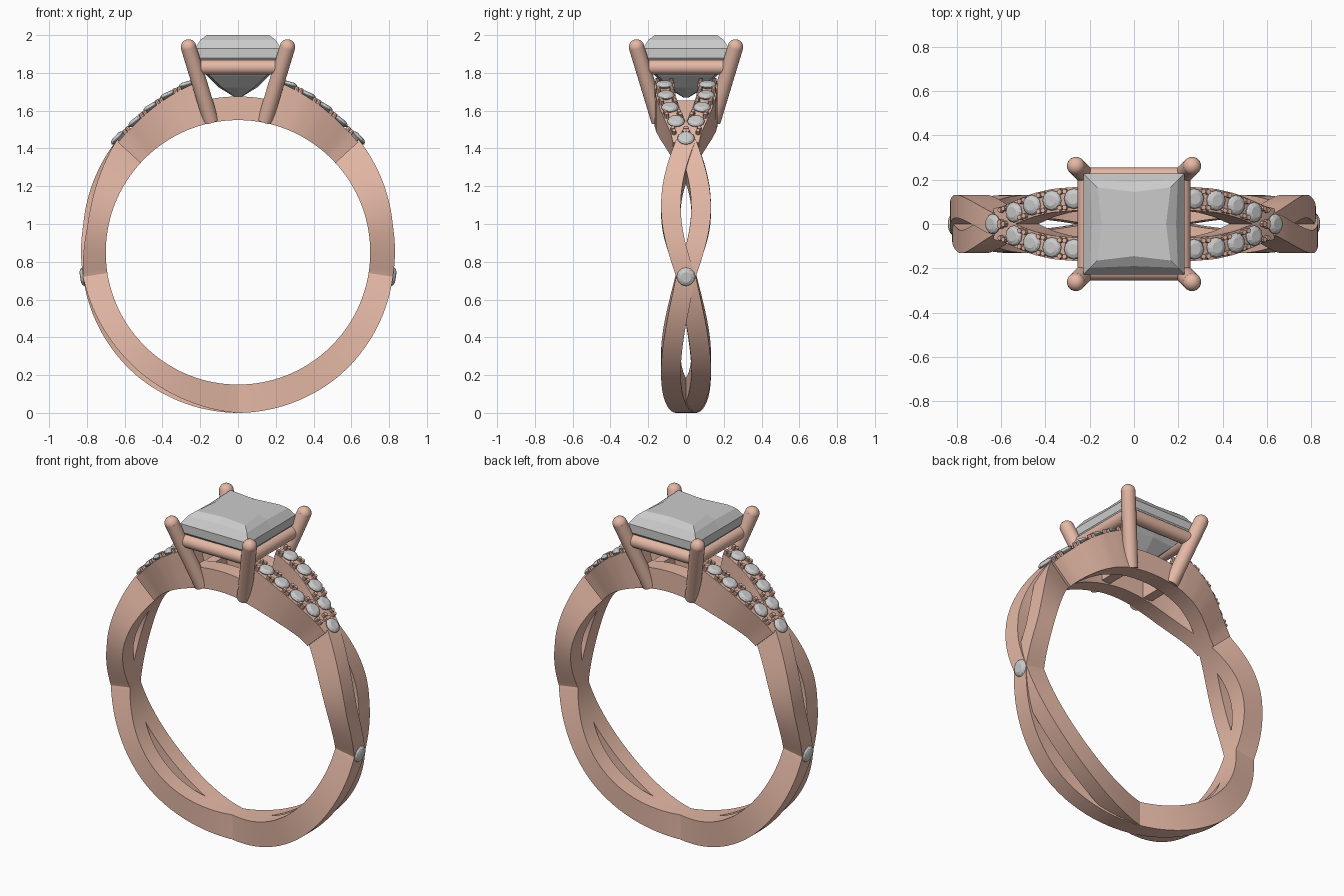
import bpy, bmesh
from math import sin, cos, pi, radians
from mathutils import Vector, Matrix

if "Cube" in bpy.data.objects:
    bpy.data.objects.remove(bpy.data.objects["Cube"])

CZ = 0.85  # height of the finger-hole centre
gold = bpy.data.materials.new("rose_metal")
gold.diffuse_color = (0.78, 0.48, 0.38, 1)
gold.use_nodes = True
gold.node_tree.nodes["Principled BSDF"].inputs["Base Color"].default_value = gold.diffuse_color


def finish(name, bm, metal=True, smooth=35):
    bmesh.ops.recalc_face_normals(bm, faces=bm.faces)
    me = bpy.data.meshes.new(name)
    bm.to_mesh(me)
    bm.free()
    if smooth:
        me.shade_smooth()
        me.set_sharp_from_angle(angle=radians(smooth))
    if metal:
        me.materials.append(gold)
    ob = bpy.data.objects.new(name, me)
    bpy.context.collection.objects.link(ob)
    return ob


def polar(t, r, y=0):
    """Point on the ring: t is degrees up from +x."""
    return Vector((r * cos(radians(t)), y, CZ + r * sin(radians(t))))


def lerp(table, t):
    for (a, va), (b, vb) in zip(table, table[1:]):
        if t <= b:
            return va + (vb - va) * max(0, (t - a) / (b - a))
    return table[-1][1]


def skin(bm, rings):
    loops = [[bm.verts.new(p) for p in ring] for ring in rings]
    n = len(loops[0])
    for a, b in zip(loops, loops[1:]):
        for i in range(n):
            j = (i + 1) % n
            bm.faces.new((a[i], a[j], b[j], b[i]))
    bm.faces.new(loops[0])
    bm.faces.new(loops[-1])


def sweep(name, t0, t1, n, section):
    """Rectangular bar bent round the ring; section(t) -> y, half width, r in, r out."""
    rings = []
    for i in range(n + 1):
        t = t0 + (t1 - t0) * i / n
        y, w, ri, ro = section(t)
        rings.append([polar(t, ri, y - w), polar(t, ro, y - w),
                      polar(t, ro, y + w), polar(t, ri, y + w)])
    bm = bmesh.new()
    skin(bm, rings)
    return finish(name, bm)


def rod(bm, a, b, r, seg=20, r2=None):
    d = b - a
    m = Matrix.Translation((a + b) / 2) @ d.to_track_quat('Z', 'Y').to_matrix().to_4x4()
    bmesh.ops.create_cone(bm, cap_ends=True, segments=seg, radius1=r,
                          radius2=r if r2 is None else r2, depth=d.length, matrix=m)


# Shank: two strands weaving across each other in four half waves
CROSS = [-223, -171, -90, -9, 43]
SHANK_R = [(0, 0.83), (15, 0.833), (52, 0.87)]


def strand(sign, dipped):
    def section(t):
        k = next(i for i in range(4) if t <= CROSS[i + 1] + 1e-6)
        wave = sin(pi * (t - CROSS[k]) / (CROSS[k + 1] - CROSS[k]))
        up = t if t > -90 else -180 - t
        ro = lerp([(-90, 0.85), (-50, 0.845), (-9, 0.83), (10, 0.832), (43, 0.875)], up)
        if k in dipped:
            ro -= 0.025 * wave
        return sign * (-1) ** k * 0.08 * wave, 0.052, 0.70, ro
    return section


sweep("shank_strand_a", -223, 43, 133, strand(1, (1, 2)))
sweep("shank_strand_b", -223, 43, 133, strand(-1, (0, 3)))

# Shoulders: split rails that open out towards the head
RAIL_Y = [(42, 0.015), (47, 0.028), (52, 0.053), (59, 0.085), (66, 0.106), (73, 0.114), (79, 0.115)]
RAIL_R = [(42, 0.875), (52, 0.885), (59, 0.90), (66, 0.915), (73, 0.932), (79, 0.945)]


def place(ob_side, p):
    return Vector((p.x * ob_side, p.y, p.z))


def rail(side, sy):
    def section(t):
        u = t if side > 0 else 180 - t
        return sy * lerp(RAIL_Y, u), 0.053, 0.70, lerp(RAIL_R, u) - 0.014
    return section


for side, sn in ((1, "right"), (-1, "left")):
    for sy, yn in ((-1, "front"), (1, "back")):
        a, b = (42.5, 77) if side > 0 else (137.5, 103)
        sweep(f"{sn}_{yn}_shoulder_rail", a, b, 18, rail(side, sy))
        # Small claws along both edges of the rail, between the stones
        bm = bmesh.new()
        for t in (47.5, 55.6, 62.5, 69.5, 76):
            for off in (-0.036, 0.036):
                for dt in (-0.75, 0.75):
                    u, r = t + dt, lerp(RAIL_R, t)
                    y = sy * lerp(RAIL_Y, u) + off
                    rod(bm, place(side, polar(u, r - 0.04, y)),
                        place(side, polar(u, r + 0.008, y)), 0.015, 8, 0.011)
        finish(f"{sn}_{yn}_claws", bm)

# Gallery under the head: front and back bridges plus two crossbars
for sy, yn in ((-1, "front"), (1, "back")):
    sweep(f"{yn}_bridge", 76, 104, 14, lambda t: (sy * 0.115, 0.05, 0.70, 0.825))
for s, sn in ((1, "right"), (-1, "left")):
    bm = bmesh.new()
    bmesh.ops.create_cube(bm, size=1, matrix=Matrix.Translation((s * 0.15, 0, 1.60))
                          @ Matrix.Diagonal((0.06, 0.2, 0.11, 1)))
    finish(f"{sn}_crossbar", bm)

# Head: four leaning prongs with round tips
for sx in (-1, 1):
    for sy in (-1, 1):
        bm = bmesh.new()
        tip = Vector((sx * 0.262, sy * 0.262, 1.937))
        rod(bm, Vector((sx * 0.143, sy * 0.143, 1.545)), tip, 0.041, 24)
        bmesh.ops.create_uvsphere(bm, u_segments=24, v_segments=12, radius=0.041,
                                  matrix=Matrix.Translation(tip))
        finish(f"{'right' if sx > 0 else 'left'}_{'back' if sy > 0 else 'front'}_prong", bm)

# Seat: square frame of round bars
bm = bmesh.new()
c = [Vector((x * 0.215, y * 0.215, 1.83)) for x, y in ((-1, -1), (1, -1), (1, 1), (-1, 1))]
for i in range(4):
    rod(bm, c[i], c[(i + 1) % 4], 0.039, 24)
finish("seat_frame", bm)

# Centre stone: square cut, stacked from table to point
bm = bmesh.new()
rings = []
for h, mid, z in ((0.165, 0.145, 2.0), (0.198, 0.19, 1.975), (0.228, 0.228, 1.93), (0.228, 0.228, 1.88),
                  (0.15, 0.165, 1.785), (0.085, 0.10, 1.722), (0.012, 0.014, 1.67)):
    rings.append([Vector((x * (h if x and y else mid), y * (h if x and y else mid), z))
                  for x, y in ((-1, -1), (0, -1), (1, -1), (1, 0), (1, 1), (0, 1), (-1, 1), (-1, 0))])
skin(bm, rings)
finish("centre_stone", bm, metal=False, smooth=0)


# Accent stones: round cut, facing outwards from the ring
def accent(name, side, t, r, y, size):
    pos = place(side, polar(t, r, y))
    out = Vector((side * cos(radians(t)), 0, sin(radians(t))))
    m = Matrix.Translation(pos) @ out.to_track_quat('Z', 'Y').to_matrix().to_4x4()
    bm = bmesh.new()
    skin(bm, [[m @ Vector((size * k * cos(a), size * k * sin(a), size * h))
               for a in [2 * pi * (i + tw) / 12 for i in range(12)]]
              for k, h, tw in ((0.55, 0.28, 0.5), (0.85, 0.14, 0), (1, -0.06, 0), (1, -0.14, 0), (0.1, -0.8, 0))])
    finish(name, bm, metal=False, smooth=0)


for side, sn in ((1, "right"), (-1, "left")):
    accent(f"{sn}_shank_stone", side, -9, 0.832, 0, 0.05)
    accent(f"{sn}_apex_stone", side, 43.5, 0.883, 0, 0.046)
    for sy, yn in ((-1, "front"), (1, "back")):
        for i, t in enumerate((52, 59, 66, 73)):
            accent(f"{sn}_{yn}_accent_stone_{i + 1}", side, t, lerp(RAIL_R, t), sy * lerp(RAIL_Y, t), 0.046)
